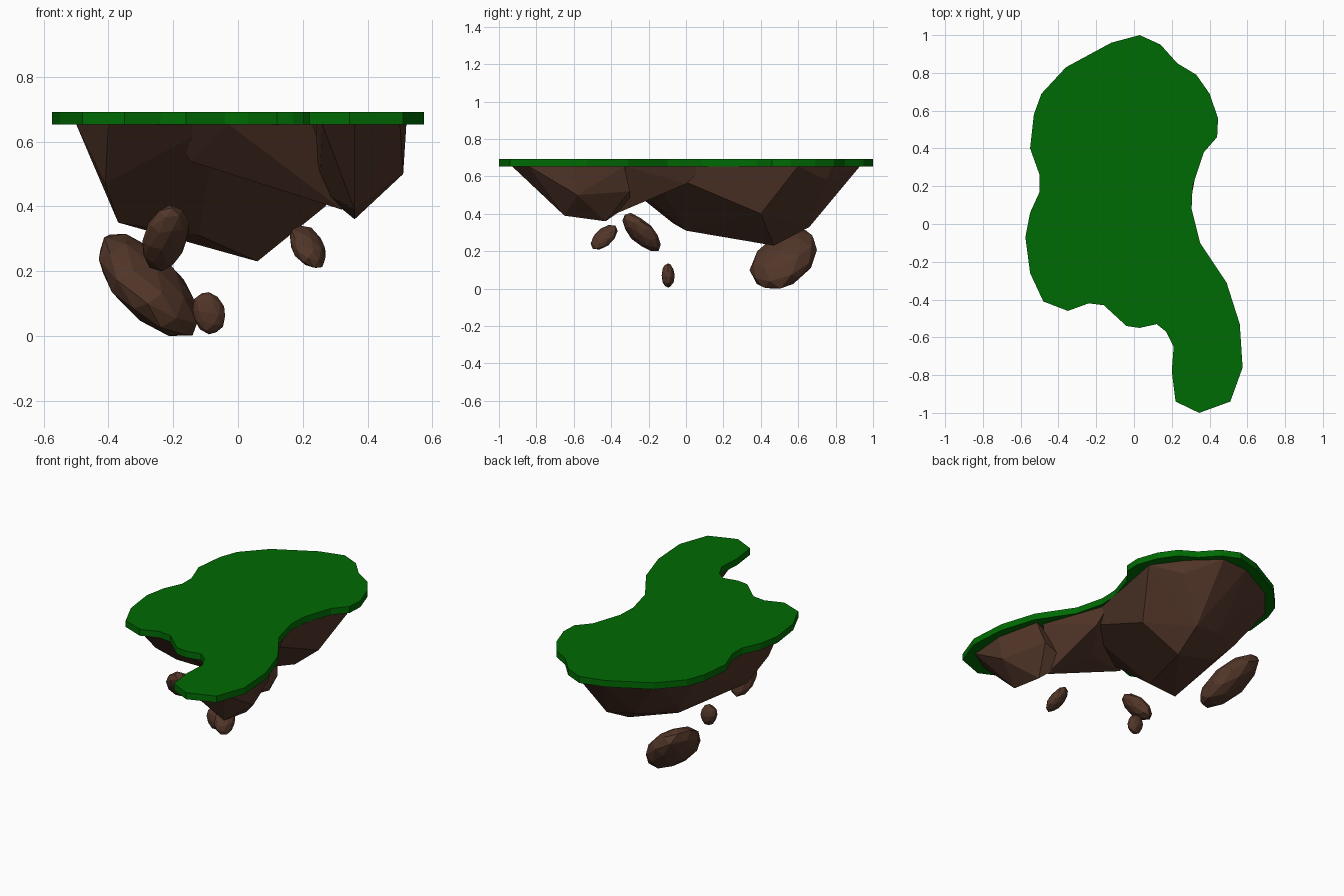
import bpy, bmesh, random
from math import sqrt
from mathutils import Vector

if "Cube" in bpy.data.objects:
    bpy.data.objects.remove(bpy.data.objects["Cube"])

random.seed(4)


def material(name, rgb):
    m = bpy.data.materials.new(name)
    m.diffuse_color = (*rgb, 1)
    m.use_nodes = True
    m.node_tree.nodes["Principled BSDF"].inputs["Base Color"].default_value = m.diffuse_color
    return m


GRASS = material("grass green", (0.0, 0.145, 0.001))
ROCK = material("rock brown", (0.085, 0.037, 0.022))


def finish(bm, name, mat):
    bmesh.ops.recalc_face_normals(bm, faces=bm.faces[:])
    me = bpy.data.meshes.new(name)
    bm.to_mesh(me)
    bm.free()
    me.materials.append(mat)
    ob = bpy.data.objects.new(name, me)
    bpy.context.collection.objects.link(ob)
    return ob


# Grass slab: extruded island outline
outline = [(.03, 1), (.14, .95), (.23, .85), (.33, .79), (.4, .69), (.445, .56),
           (.44, .46), (.37, .38), (.31, .2), (.305, .08), (.35, -.1), (.49, -.31),
           (.56, -.53), (.575, -.76), (.51, -.94), (.345, -1), (.22, -.94), (.2, -.78),
           (.21, -.65), (.17, -.57), (.12, -.53), (.03, -.55), (-.04, -.54),
           (-.16, -.43), (-.24, -.42), (-.35, -.46), (-.48, -.41), (-.55, -.26),
           (-.575, -.07), (-.55, .06), (-.5, .17), (-.5, .26), (-.55, .4),
           (-.53, .58), (-.49, .69), (-.36, .83), (-.12, .96)]
bm = bmesh.new()
slab = bm.faces.new([bm.verts.new((x, y, .652)) for x, y in outline])
ext = bmesh.ops.extrude_face_region(bm, geom=[slab], use_keep_orig=True)
for v in ext["geom"]:
    if isinstance(v, bmesh.types.BMVert):
        v.co.z = .692
finish(bm, "grass_top", GRASS)


# Faceted rock masses: hulls of a rim under the grass and a few low points
def rock_mass(name, rim, low):
    bm = bmesh.new()
    for p in [(x, y, .654) for x, y in rim] + low:
        bm.verts.new(p)
    res = bmesh.ops.convex_hull(bm, input=bm.verts[:])
    bmesh.ops.delete(bm, geom=[v for v in res["geom_interior"]
                               if isinstance(v, bmesh.types.BMVert)], context='VERTS')
    return finish(bm, name, ROCK)


main = rock_mass("main_rock",
          [(-.49, .6), (-.34, .78), (-.08, .92), (.1, .93), (.26, .78), (.39, .6),
           (.28, .1), (.24, -.2), (-.07, -.42), (-.4, -.4), (-.5, -.2)],
          [(.06, .47, .23), (-.1, .15, .3), (-.12, 0, .31), (-.37, -.07, .35),
           (-.25, .43, .325), (-.32, .52, .41), (-.1, .64, .36), (.08, .66, .33),
           (-.41, -.22, .47), (-.15, -.28, .54), (.27, .4, .4), (.26, .13, .53),
           (.25, .75, .58)])
bridge = rock_mass("bridge_rock",
          [(-.2, -.38), (-.03, -.48), (.13, -.5), (.23, -.55), (.42, -.32),
           (.31, -.12), (.27, .1)],
          [(-.15, -.3, .54), (.12, -.36, .47), (.32, -.4, .39), (.15, -.2, .48),
           (.28, .0, .56)])
tail = rock_mass("tail_rock",
          [(.52, -.6), (.5, -.84), (.36, -.93), (.26, -.88), (.24, -.7),
           (.25, -.4), (.46, -.33)],
          [(.36, -.43, .36), (.36, -.65, .39), (.51, -.58, .5), (.25, -.3, .45),
           (.42, -.3, .52)])

# Fuse the three masses into one solid
for part in (bridge, tail):
    mod = main.modifiers.new("fuse", 'BOOLEAN')
    mod.operation, mod.solver, mod.object = 'UNION', 'EXACT', part
bpy.context.view_layer.update()
fused = bpy.data.meshes.new_from_object(
    main.evaluated_get(bpy.context.evaluated_depsgraph_get()))
main.modifiers.clear()
main.data = fused
for part in (bridge, tail):
    bpy.data.objects.remove(part)


# Floating stones: jittered balls sheared to a given lean, then fitted to a box
def stone(name, lo, hi, xy, xz, yz):
    lo, hi = Vector(lo), Vector(hi)
    b = (yz - xy * xz) / sqrt(1 - xy * xy)
    c = sqrt(1 - xz * xz - b * b)
    bm = bmesh.new()
    bmesh.ops.create_icosphere(bm, subdivisions=2, radius=1)
    for v in bm.verts:
        p = v.co * random.uniform(.96, 1.04)
        v.co = (p.x, xy * p.x + sqrt(1 - xy * xy) * p.y, xz * p.x + b * p.y + c * p.z)
    for i in range(3):
        vals = [v.co[i] for v in bm.verts]
        a, w = min(vals), max(vals) - min(vals)
        for v in bm.verts:
            v.co[i] = lo[i] + (v.co[i] - a) / w * (hi[i] - lo[i])
    finish(bm, name, ROCK)


stone("large_stone", (-.43, .34, 0), (-.125, .7, .315), -.12, -.62, .4)
stone("long_stone", (-.295, -.34, .2), (-.15, -.135, .405), -.05, .3, -.66)
stone("front_stone", (.16, -.51, .21), (.27, -.365, .34), -.05, -.38, .52)
stone("small_stone", (-.14, -.13, .005), (-.04, -.06, .135), 0, -.15, 0)
